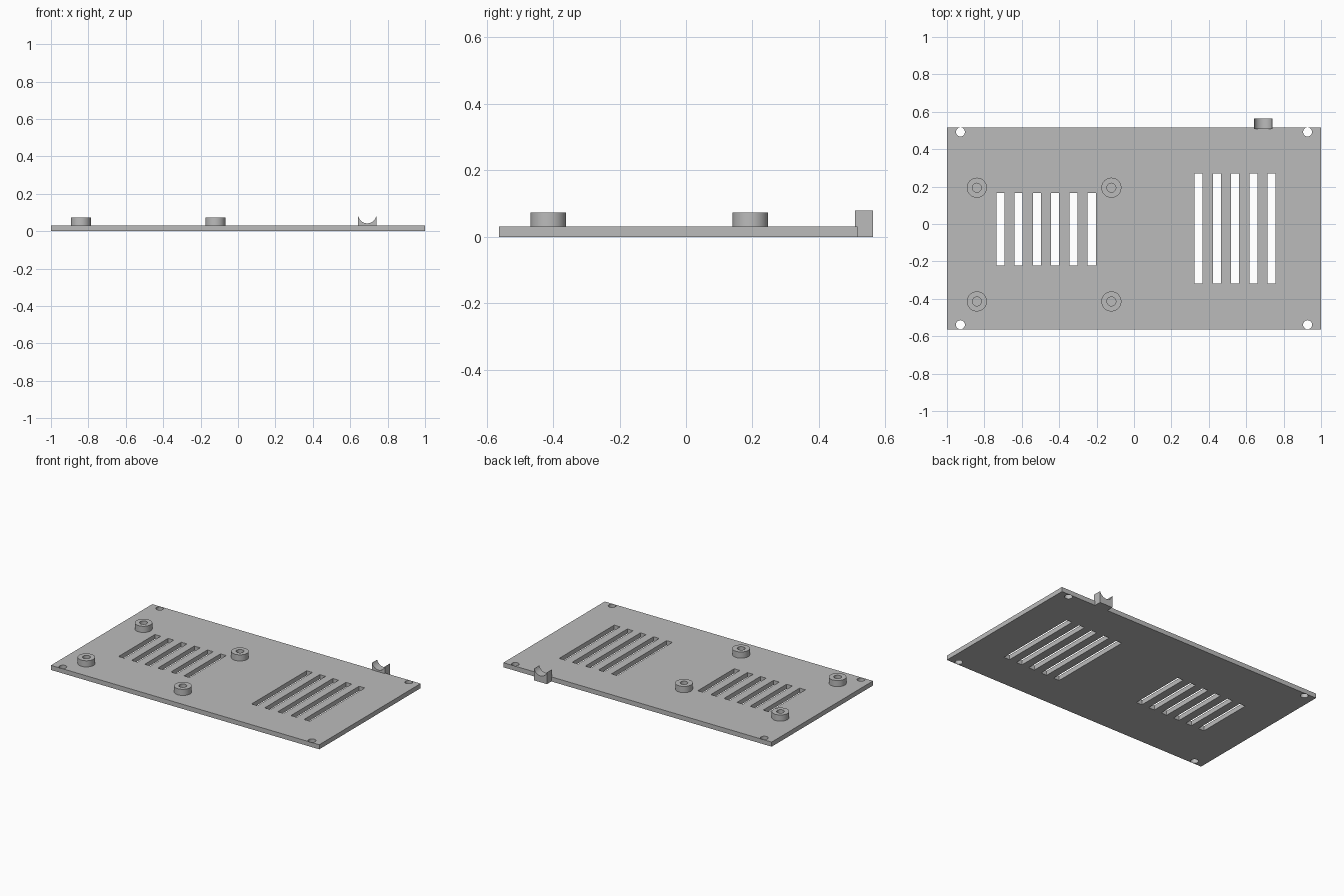
import bpy, bmesh, math

cube = bpy.data.objects.get("Cube")
if cube:
    bpy.data.objects.remove(cube, do_unlink=True)

grey = bpy.data.materials.new("light_grey")
grey.use_nodes = True
colour = (0.5, 0.5, 0.5, 1)
grey.diffuse_color = colour
grey.node_tree.nodes["Principled BSDF"].inputs["Base Color"].default_value = colour


def circle(x, y, r, n=32):
    return [(x + r * math.cos(2 * math.pi * i / n),
             y + r * math.sin(2 * math.pi * i / n)) for i in range(n)]


def rect(x0, x1, y0, y1):
    return [(x0, y0), (x1, y0), (x1, y1), (x0, y1)]


def extrude_profile(name, loops, low, high):
    """Fill an outline with holes and extrude it along local z."""
    bm = bmesh.new()
    edges = []
    for loop in loops:
        verts = [bm.verts.new((x, y, low)) for x, y in loop]
        edges += [bm.edges.new((v, verts[i - 1])) for i, v in enumerate(verts)]
    bmesh.ops.triangle_fill(bm, edges=edges, use_beauty=True)
    ext = bmesh.ops.extrude_face_region(bm, geom=bm.faces[:], use_keep_orig=True)
    top = [g for g in ext["geom"] if isinstance(g, bmesh.types.BMVert)]
    bmesh.ops.translate(bm, verts=top, vec=(0, 0, high - low))
    bmesh.ops.recalc_face_normals(bm, faces=bm.faces[:])
    mesh = bpy.data.meshes.new(name)
    bm.to_mesh(mesh)
    bm.free()
    mesh.materials.append(grey)
    obj = bpy.data.objects.new(name, mesh)
    bpy.context.collection.objects.link(obj)
    bpy.ops.object.select_all(action='DESELECT')
    obj.select_set(True)
    bpy.context.view_layer.objects.active = obj
    bpy.ops.object.shade_smooth_by_angle(angle=math.radians(30))
    return obj


FRONT, BACK, THICK = -0.563, 0.516, 0.031

# Base plate with corner screw holes and two groups of vent slots
loops = [rect(-1, 1, FRONT, BACK)]
for x in (-0.928, 0.928):
    for y in (FRONT + 0.0245, BACK - 0.0245):
        loops.append(circle(x, y, 0.024))
for first, count, y0, y1 in ((-0.714, 6, -0.221, 0.167), (0.345, 5, -0.317, 0.269)):
    for i in range(count):
        x = first + i * 0.0976
        loops.append(rect(x - 0.0215, x + 0.0215, y0, y1))
extrude_profile("base_plate", loops, 0, THICK)

# Hollow standoffs
for side, x in (("right", -0.84), ("left", -0.121)):
    for end, y in (("front", -0.414), ("back", 0.194)):
        extrude_profile(f"standoff_{end}_{side}",
                        [circle(x, y, 0.0535, 48), circle(x, y, 0.024)],
                        THICK - 0.004, 0.0725)

# Cable rest on the back edge, with a round notch in its top
cx, half, top, r = 0.691, 0.0485, 0.0785, 0.0493
cz = 0.0915
a = math.asin((cz - top) / r)
notch = []
for i in range(25):
    t = -a - (math.pi - 2 * a) * i / 24
    notch.append((cx + r * math.cos(t), cz + r * math.sin(t)))
outline = [(cx - half, 0), (cx + half, 0), (cx + half, top)] + notch + [(cx - half, top)]
rest = extrude_profile("cable_rest", [outline], -0.563, -0.508)
rest.rotation_euler.x = math.pi / 2
